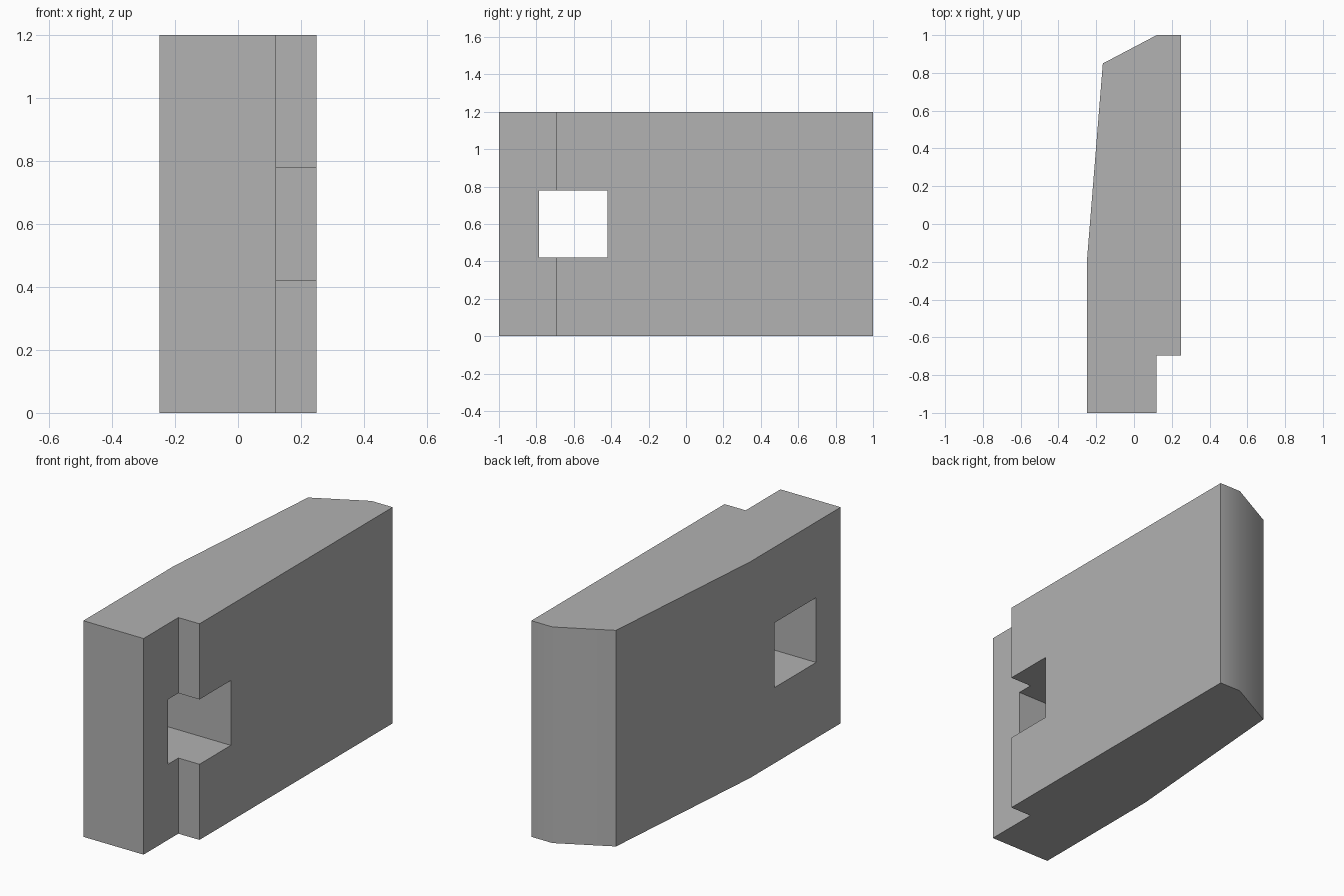
import bpy
import bmesh
import math

old = bpy.data.objects.get("Cube")
if old:
    bpy.data.objects.remove(old, do_unlink=True)

HEIGHT = 1.2

grey = bpy.data.materials.new("plain grey")
grey.use_nodes = True
colour = (0.445, 0.445, 0.445, 1)
grey.diffuse_color = colour
grey.node_tree.nodes["Principled BSDF"].inputs["Base Color"].default_value = colour


def extruded(name, outline, z0, z1):
    """Closed solid made by raising an anticlockwise outline from z0 to z1."""
    bm = bmesh.new()
    base = bm.faces.new([bm.verts.new((x, y, z0)) for x, y in outline])
    raised = bmesh.ops.extrude_face_region(bm, geom=[base], use_keep_orig=True)["geom"]
    top = [v for v in raised if isinstance(v, bmesh.types.BMVert)]
    bmesh.ops.translate(bm, verts=top, vec=(0, 0, z1 - z0))
    bmesh.ops.recalc_face_normals(bm, faces=bm.faces)
    mesh = bpy.data.meshes.new(name)
    bm.to_mesh(mesh)
    bm.free()
    mesh.materials.append(grey)
    obj = bpy.data.objects.new(name, mesh)
    bpy.context.collection.objects.link(obj)
    return obj


# Block: stepped at the front, tapered and chamfered towards the back
block = extruded("block", [
    (-0.25, -1), (0.12, -1), (0.12, -0.695), (0.25, -0.695),
    (0.25, 1), (0.12, 1), (-0.165, 0.85), (-0.25, -0.205),
], 0, HEIGHT)

# Square window through the sides, straddling the step
cutter = extruded("window_cutter", [
    (-0.5, -0.785), (0.5, -0.785), (0.5, -0.42), (-0.5, -0.42),
], 0.42, 0.78)
cutter.hide_render = True

cut = block.modifiers.new("window", 'BOOLEAN')
cut.operation = 'DIFFERENCE'
cut.solver = 'EXACT'
cut.object = cutter

bpy.ops.object.select_all(action='DESELECT')
block.select_set(True)
bpy.context.view_layer.objects.active = block
bpy.ops.object.modifier_apply(modifier=cut.name)
bpy.data.objects.remove(cutter, do_unlink=True)

# Soft shading over the shallow bends, crisp corners elsewhere
bpy.ops.object.shade_smooth_by_angle(angle=math.radians(30))
